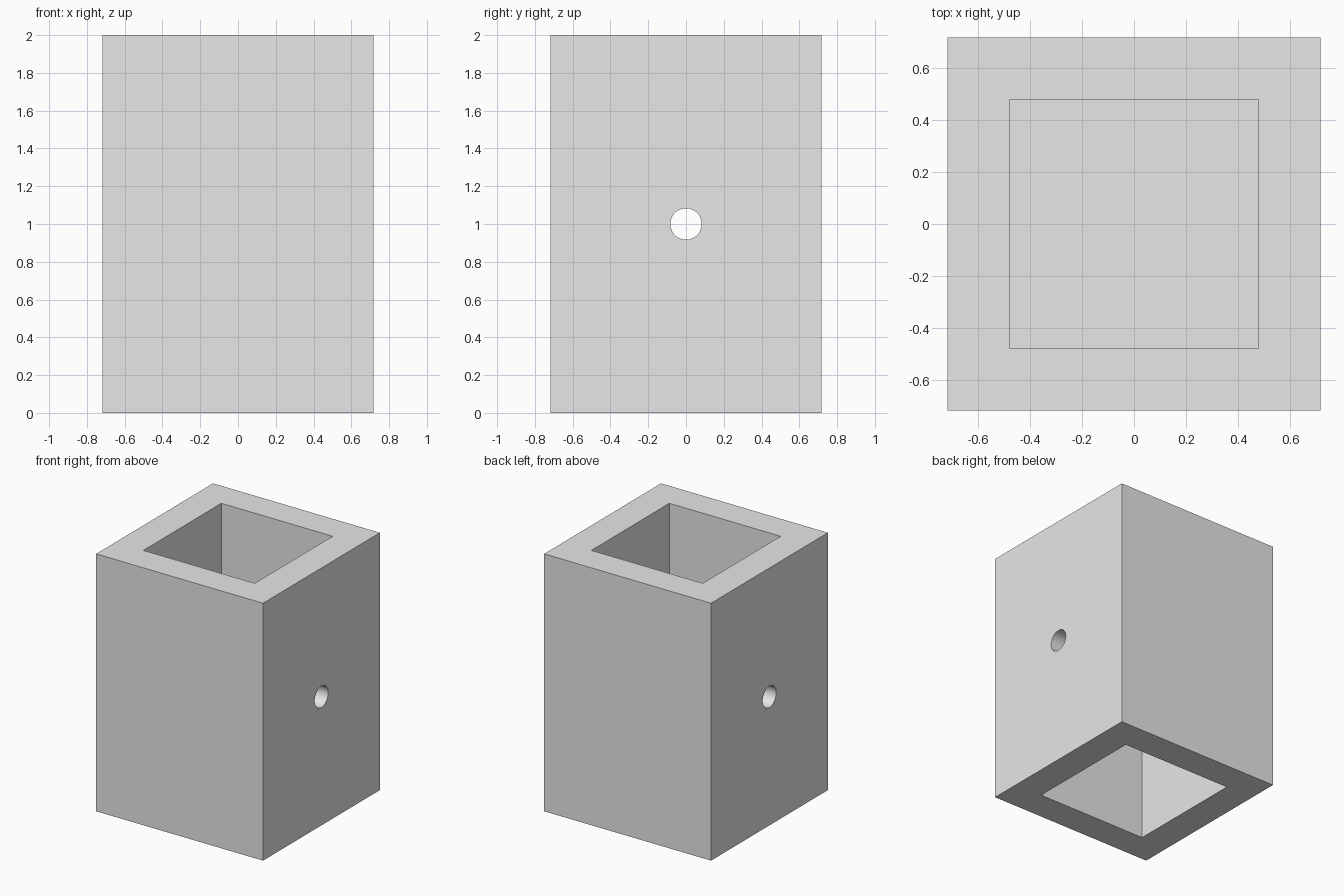
import bpy
import math

WIDTH, HEIGHT = 1.434, 2.0    # outer block
POCKET = 0.957                # square pocket width
WEB = 0.24                    # thickness of the middle web
HOLE_RADIUS = 0.083

if "Cube" in bpy.data.objects:
    bpy.data.objects.remove(bpy.data.objects["Cube"], do_unlink=True)

grey = bpy.data.materials.new("light grey")
grey.use_nodes = True
colour = (0.8, 0.8, 0.8, 1)
grey.diffuse_color = colour
grey.node_tree.nodes["Principled BSDF"].inputs["Base Color"].default_value = colour


def box(name, size, z):
    bpy.ops.mesh.primitive_cube_add(size=1, location=(0, 0, z))
    obj = bpy.context.object
    obj.name = name
    obj.scale = size
    bpy.ops.object.transform_apply(location=False, rotation=False, scale=True)
    obj.data.materials.append(grey)
    return obj


def cut(target, cutter):
    mod = target.modifiers.new(cutter.name, "BOOLEAN")
    mod.operation = "DIFFERENCE"
    mod.solver = "EXACT"
    mod.object = cutter
    bpy.context.view_layer.objects.active = target
    bpy.ops.object.modifier_apply(modifier=mod.name)
    bpy.data.objects.remove(cutter, do_unlink=True)


# Outer block
sleeve = box("square_sleeve", (WIDTH, WIDTH, HEIGHT), HEIGHT / 2)

# Square pockets from the top and the bottom, leaving a web between them
for name, side in (("top_pocket", 1), ("bottom_pocket", -1)):
    z = HEIGHT / 2 + side * (WEB + HEIGHT) / 2
    cut(sleeve, box(name, (POCKET, POCKET, HEIGHT), z))

# Round cross hole from side to side through the web
bpy.ops.mesh.primitive_cylinder_add(
    vertices=48, radius=HOLE_RADIUS, depth=WIDTH * 2,
    location=(0, 0, HEIGHT / 2), rotation=(0, math.pi / 2, 0))
drill = bpy.context.object
drill.name = "cross_hole"
drill.data.materials.append(grey)
cut(sleeve, drill)

# Smooth hole wall, sharp block edges
bpy.ops.object.select_all(action="DESELECT")
sleeve.select_set(True)
bpy.context.view_layer.objects.active = sleeve
bpy.ops.object.shade_smooth_by_angle(angle=math.radians(30))
